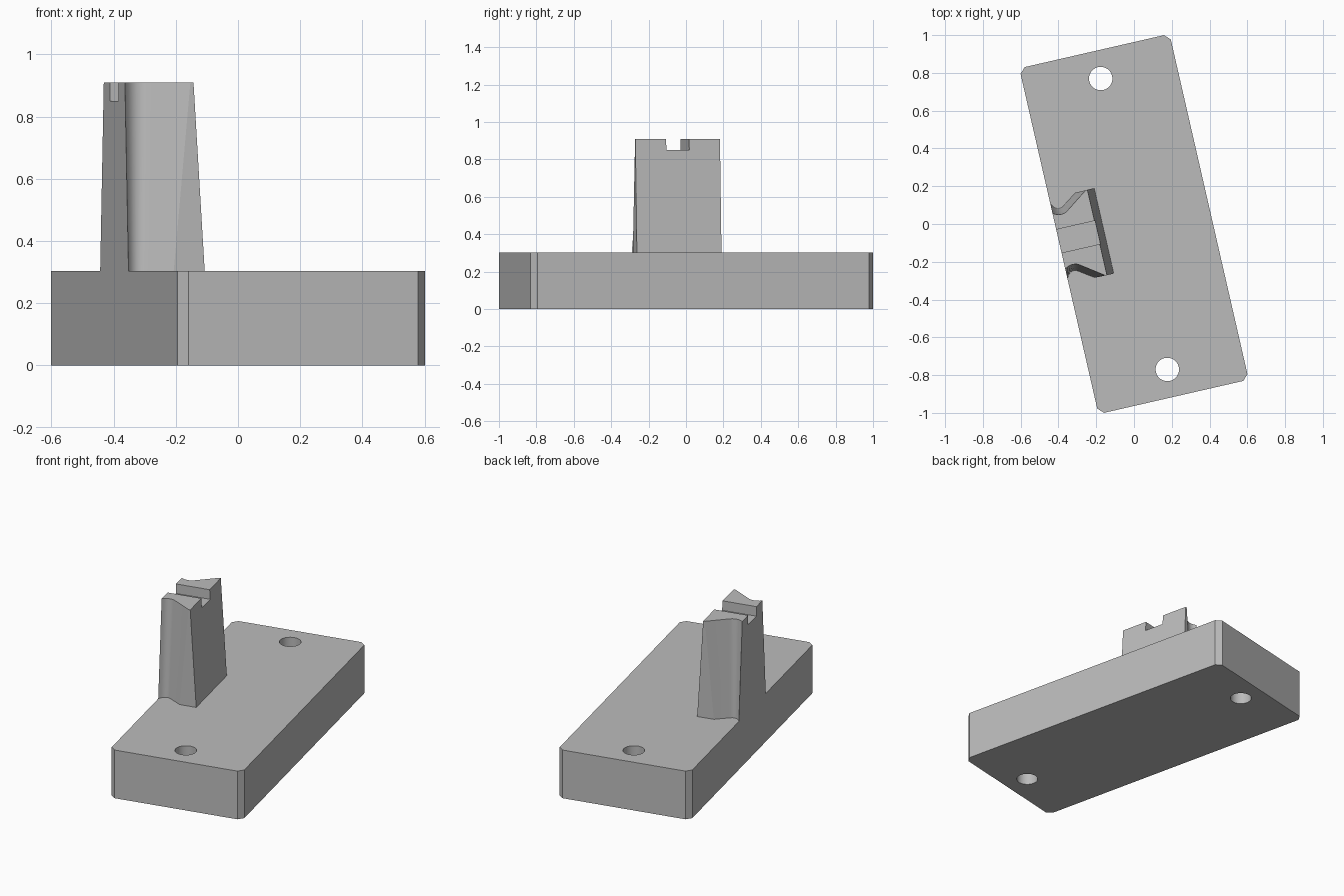
import bpy, bmesh, math
from mathutils import Matrix

TURN = Matrix.Rotation(math.radians(12.9), 4, 'Z')
HALF_W, HALF_L, BASE_H, CUT = 0.408, 0.939, 0.303, 0.03
POST_TOP, SLOT_FLOOR, SLOT_HALF = 0.91, 0.85, 0.063

if "Cube" in bpy.data.objects:
    bpy.data.objects.remove(bpy.data.objects["Cube"], do_unlink=True)

grey = bpy.data.materials.new("plain grey")
grey.use_nodes = True
grey.diffuse_color = (0.5, 0.5, 0.5, 1)
grey.node_tree.nodes["Principled BSDF"].inputs["Base Color"].default_value = (0.5, 0.5, 0.5, 1)


def loft(name, lower, upper, z0, z1):
    """Closed solid between two outlines with the same number of points."""
    bm = bmesh.new()
    a = [bm.verts.new((x, y, z0)) for x, y in lower]
    b = [bm.verts.new((x, y, z1)) for x, y in upper]
    bm.faces.new(a)
    bm.faces.new(b)
    n = len(a)
    for i in range(n):
        j = (i + 1) % n
        bm.faces.new((a[i], a[j], b[j], b[i]))
    bmesh.ops.recalc_face_normals(bm, faces=bm.faces)
    mesh = bpy.data.meshes.new(name)
    bm.to_mesh(mesh)
    bm.free()
    mesh.materials.append(grey)
    obj = bpy.data.objects.new(name, mesh)
    bpy.context.collection.objects.link(obj)
    return obj


def activate(obj):
    bpy.ops.object.select_all(action='DESELECT')
    obj.select_set(True)
    bpy.context.view_layer.objects.active = obj


def carve(obj, cutter):
    """Cut one solid out of another and discard the cutter."""
    cutter.hide_render = True
    mod = obj.modifiers.new("cut", 'BOOLEAN')
    mod.operation, mod.solver, mod.object = 'DIFFERENCE', 'EXACT', cutter
    activate(obj)
    bpy.ops.object.modifier_apply(modifier=mod.name)
    bpy.data.objects.remove(cutter, do_unlink=True)


def rectangle(x0, x1, y0, y1):
    return [(x0, y0), (x1, y0), (x1, y1), (x0, y1)]


# Base plate with chamfered corners
outline = []
for sx, sy in ((1, 1), (-1, 1), (-1, -1), (1, -1)):
    pair = [(sx * HALF_W, sy * (HALF_L - CUT)), (sx * (HALF_W - CUT), sy * HALF_L)]
    outline += pair if sx * sy > 0 else pair[::-1]
base = loft("base_plate", outline, outline, 0, BASE_H)

# Two through holes
for y in (-0.79, 0.79):
    ring = [(0.062 * math.cos(k * math.tau / 48), y + 0.062 * math.sin(k * math.tau / 48))
            for k in range(48)]
    carve(base, loft("hole_cutter", ring, ring, -0.1, BASE_H + 0.1))

# Tapered post with hollowed ends, mirrored across its middle
foot = [(-0.163, 0.232), (-0.265, 0.231), (-0.345, 0.176), (-0.354, 0.171), (-0.364, 0.169),
        (-0.374, 0.17), (-0.384, 0.174), (-0.396, 0.184), (-HALF_W, 0.204)]
head = [(-0.2, 0.232), (-0.21, 0.231), (-0.33, 0.146), (-0.341, 0.14), (-0.353, 0.137),
        (-0.367, 0.136), (-0.38, 0.138), (-0.394, 0.143), (-HALF_W, 0.152)]


def mirrored(half):
    return half + [(x, -y) for x, y in reversed(half)]


post = loft("slotted_post", mirrored(foot), mirrored(head), BASE_H, POST_TOP)

# Slot across the top of the post
slot = rectangle(-0.6, 0, -SLOT_HALF, SLOT_HALF)
carve(post, loft("slot_cutter", slot, slot, SLOT_FLOOR, POST_TOP + 0.1))

# Turn the whole model and smooth only the curved surfaces
for obj in (base, post):
    obj.data.transform(TURN)
    activate(obj)
    bpy.ops.object.shade_smooth_by_angle(angle=math.radians(25))
